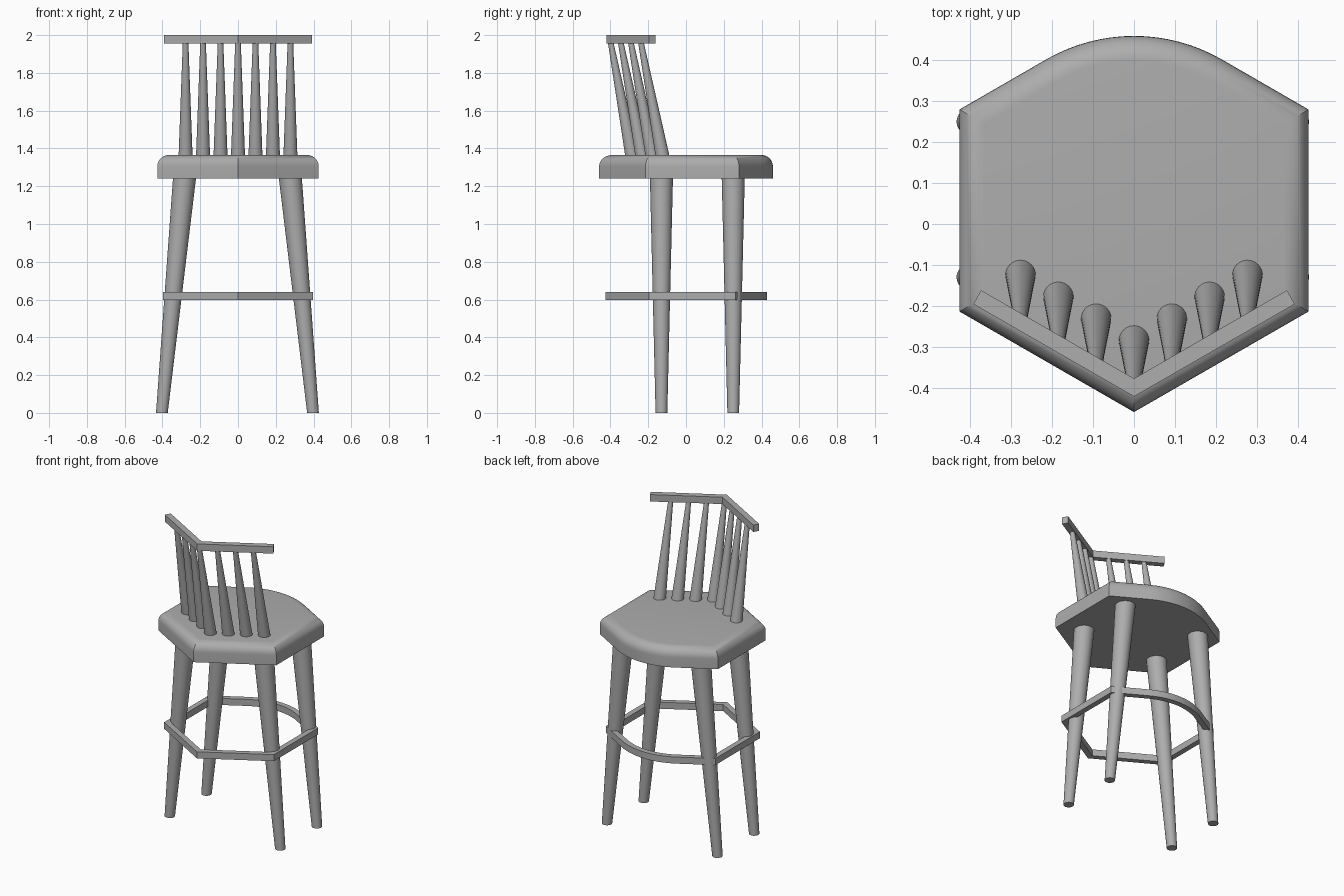
import bpy, bmesh
from math import sin, cos, tan, radians, pi
from mathutils import Vector

cube = bpy.data.objects.get("Cube")
if cube:
    bpy.data.objects.remove(cube)

grey = bpy.data.materials.new("plain_grey")
grey.use_nodes = True
grey.diffuse_color = (0.42, 0.42, 0.42, 1)
grey.node_tree.nodes["Principled BSDF"].inputs["Base Color"].default_value = grey.diffuse_color


def loft(name, loops, closed=False):
    """Skin a list of equal-length loops; cap the ends unless closed."""
    bm = bmesh.new()
    rings = [[bm.verts.new(p) for p in loop] for loop in loops]
    n = len(rings[0])
    pairs = list(zip(rings, rings[1:]))
    if closed:
        pairs.append((rings[-1], rings[0]))
    else:
        bm.faces.new(rings[0][::-1])
        bm.faces.new(rings[-1])
    for a, b in pairs:
        for i in range(n):
            j = (i + 1) % n
            bm.faces.new((a[i], a[j], b[j], b[i]))
    bmesh.ops.recalc_face_normals(bm, faces=bm.faces)
    mesh = bpy.data.meshes.new(name)
    bm.to_mesh(mesh)
    bm.free()
    mesh.materials.append(grey)
    mesh.shade_smooth()
    mesh.set_sharp_from_angle(angle=radians(30))
    obj = bpy.data.objects.new(name, mesh)
    bpy.context.collection.objects.link(obj)
    return obj


def rod(name, base, top, r_base, r_top, sides=32):
    """Tapered round rod with level ends."""
    def circle(c, r):
        return [Vector(c) + Vector((r * cos(t), r * sin(t), 0))
                for t in (2 * pi * i / sides for i in range(sides))]
    return loft(name, [circle(base, r_base), circle(top, r_top)])


def outline(d, z):
    """Hexagon with one rounded point, shrunk by d."""
    slope = tan(radians(30))
    w, arc_r = 0.427 - d, 0.43 - d
    front, back = 0.28 - d * slope, -0.214 + d * slope
    pts = [(0, -0.46 + d / cos(radians(30))), (w, back), (w, front)]
    for i in range(17):
        a = radians(60 + 60 * i / 16)
        pts.append((arc_r * cos(a), 0.03 + arc_r * sin(a)))
    pts += [(-w, front), (-w, back)]
    return [(x, y, z) for x, y in pts]


# Seat with a rounded upper edge
r = 0.06
loops = [outline(0, 1.24)]
for i in range(9):
    t = pi / 2 * i / 8
    loops.append(outline(r * (1 - cos(t)), 1.305 + r * sin(t)))
loft("seat", loops)

# Foot ring following the seat outline
loft("foot_ring", [outline(0.03, 0.597), outline(0.03, 0.64),
                   outline(0.065, 0.64), outline(0.065, 0.597)], closed=True)

# Splayed, tapered legs
for side, s in (("left", 1), ("right", -1)):
    for end, y in (("front", -0.13), ("rear", 0.25)):
        rod(f"{end}_{side}_leg", (s * 0.4 - 0.003, y, 0),
            (s * 0.28 - 0.003, y, 1.245), 0.031, 0.061)

# Bent rail across the top of the spindles
plan = [(0, -0.422), (0.393, -0.196), (0.374, -0.162),
        (0, -0.378), (-0.374, -0.162), (-0.393, -0.196)]
loft("top_rail", [[(x, y, z) for x, y in plan] for z in (1.955, 2.0)])

# Leaning spindles in a V
for i in range(-3, 4):
    x = i * 0.0925
    rise = abs(x) * tan(radians(30))
    rod(f"spindle_{i + 4}", (x, -0.285 + rise, 1.362),
        (x, -0.398 + rise, 1.957), 0.037, 0.015)
